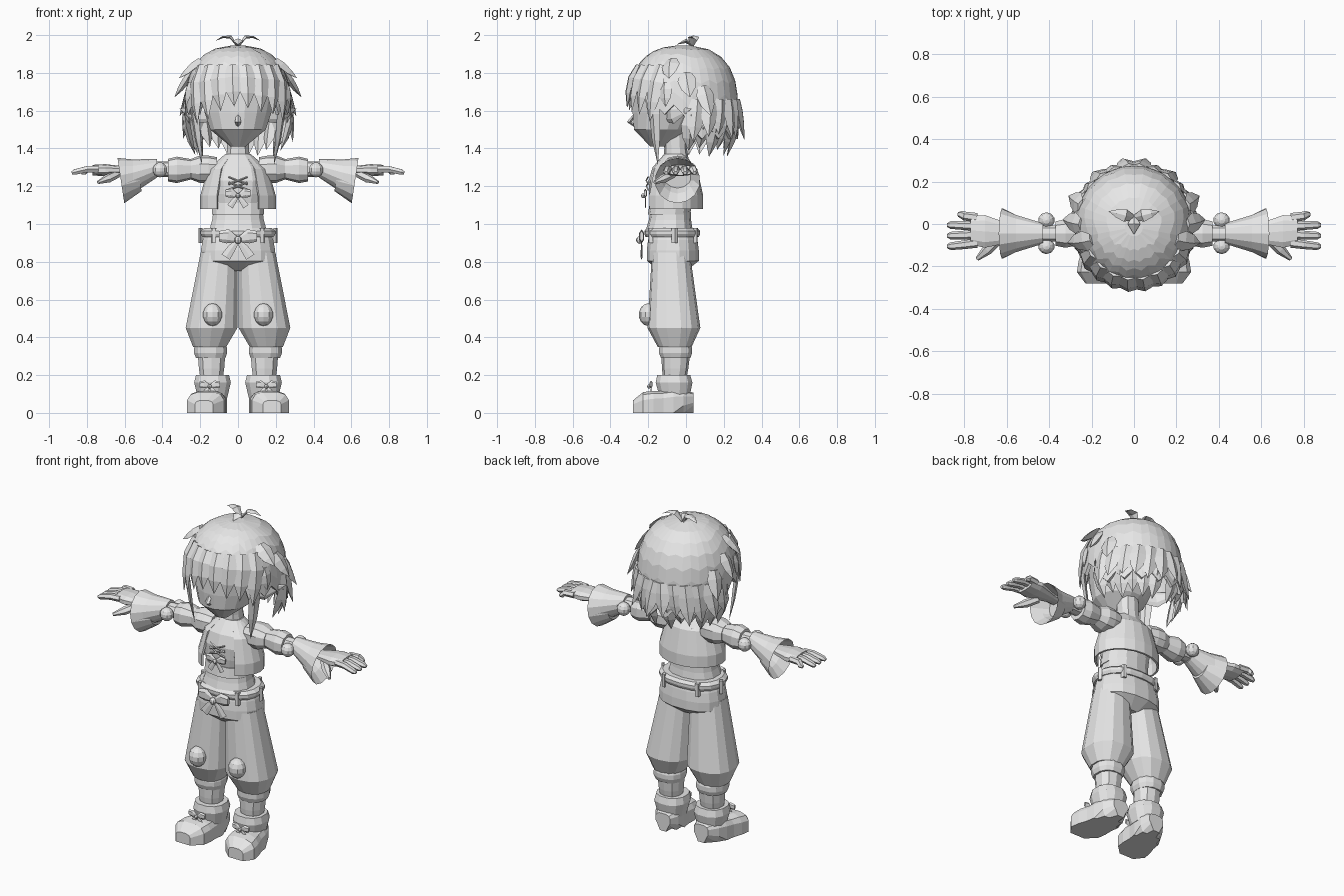
import bpy, bmesh, math, random
from math import sin, cos, pi, radians
from mathutils import Vector, Matrix

random.seed(4)
cube = bpy.data.objects.get("Cube")
if cube:
    bpy.data.objects.remove(cube)

grey = (.8, .8, .8, 1)
clay = bpy.data.materials.new("light_grey")
clay.use_nodes = True
clay.diffuse_color = grey
for node in clay.node_tree.nodes:
    if node.type == 'BSDF_PRINCIPLED':
        node.inputs["Base Color"].default_value = grey

FRONT = Vector((0, -1, 0))
UP = Vector((0, 0, 1))


def make(name, bm, pair=False, thickness=0):
    """Turn a bmesh into an object; a pair is built on the left and mirrored."""
    bmesh.ops.remove_doubles(bm, verts=bm.verts, dist=.0005)
    bmesh.ops.recalc_face_normals(bm, faces=bm.faces)
    for side in ("left_", "right_") if pair else ("",):
        if side == "right_":
            for v in bm.verts:
                v.co.x *= -1
            bmesh.ops.reverse_faces(bm, faces=bm.faces)
        mesh = bpy.data.meshes.new(side + name)
        bm.to_mesh(mesh)
        mesh.materials.append(clay)
        ob = bpy.data.objects.new(side + name, mesh)
        bpy.context.collection.objects.link(ob)
        if thickness:
            solid = ob.modifiers.new("thickness", 'SOLIDIFY')
            solid.thickness = thickness
    bm.free()


def skin(bm, rings, closed=True, caps=True):
    """Join rings of points with quads."""
    rows = [[bm.verts.new(point) for point in ring] for ring in rings]
    count = len(rows[0])
    for lower, upper in zip(rows, rows[1:]):
        for i in range(count if closed else count - 1):
            j = (i + 1) % count
            bm.faces.new((lower[i], lower[j], upper[j], upper[i]))
    if caps:
        bm.faces.new(rows[0])
        bm.faces.new(rows[-1])
    return bm


def loft(start, end, widths, depth=1, sides=12, power=.85):
    """Evenly spaced rounded sections, square to the main axis of the path."""
    start, end = Vector(start), Vector(end)
    along = max(range(3), key=lambda i: abs(end[i] - start[i]))
    across = [i for i in range(3) if i != along]
    rings = []
    for row, width in enumerate(widths):
        centre = start.lerp(end, row / (len(widths) - 1))
        ring = []
        for k in range(sides):
            angle = 2 * pi * (k + .5) / sides
            point = centre.copy()
            for axis, radius, wave in zip(across, (width, width * depth), (cos(angle), sin(angle))):
                point[axis] += radius * math.copysign(abs(wave) ** power, wave)
            ring.append(point)
        rings.append(ring)
    return skin(bmesh.new(), rings)


def strip(bm, points, widths, normal, flat=.4, sides=4):
    """Tapered strip that follows points, flattened along the normal."""
    points = [Vector(p) for p in points]
    rings = []
    for i, (point, width) in enumerate(zip(points, widths)):
        tangent = points[min(i + 1, len(points) - 1)] - points[max(i - 1, 0)]
        side = tangent.cross(normal).normalized()
        rise = side.cross(tangent).normalized() * flat
        width = max(width, .0001)
        angles = [2 * pi * k / sides for k in range(sides)]
        rings.append([point + (side * cos(a) + rise * sin(a)) * width for a in angles])
    return skin(bm, rings)


def ball(name, centre, radii):
    bm = bmesh.new()
    matrix = Matrix.Translation(centre) @ Matrix.Diagonal((*radii, 1))
    bmesh.ops.create_uvsphere(bm, u_segments=10, v_segments=7, radius=1, matrix=matrix)
    make(name, bm, pair=True)


def bow(name, centre, size, pair=False):
    """Knot with two loops and two tails."""
    bm = bmesh.new()
    knot = Vector(centre)
    for s in (-size, size):
        high, low = UP * size * .2, UP * size * -.45
        out = Vector((s, 0, 0))
        strip(bm, [knot, knot + out * .55 + high, knot + out + high],
              [size * .12, size * .38, size * .28], FRONT, sides=6)
        strip(bm, [knot, knot + out * .35 + low, knot + out * .65 + low * 2],
              [size * .1, size * .22, size * .26], FRONT, flat=.2)
    bmesh.ops.create_uvsphere(bm, u_segments=8, v_segments=6, radius=size * .2,
                              matrix=Matrix.Translation(knot + FRONT * .01))
    make(name, bm, pair)


# Head, nose, ears and neck
make("head", loft(start=(0, -.15, 1.41), end=(0, -.04, 1.86), widths=(.04, .15, .18, .2, .2, .12),
                  sides=16, power=1))
nose = strip(bmesh.new(), [(0, -.27, 1.58), (0, -.3, 1.54), (0, -.27, 1.52)], [.01, .016, .01], FRONT, flat=.8)
make("nose", nose)
ear = strip(bmesh.new(), [(.15, -.1, 1.57), (.22, -.07, 1.58), (.31, .03, 1.61)], [.03, .05, 0],
            Vector((.5, -.8, 0)), flat=.3, sides=6)
make("ear", ear, pair=True)
make("neck", loft(start=(0, -.05, 1.3), end=(0, -.06, 1.5), widths=(.07, .06, .06), sides=10))


# Hair cap, long at the back and zigzag along the edge
def hair_point(degrees, z, out=0):
    angle = radians(degrees)
    height = min(max((z - 1.62) / .325, 0), 1)
    radius = (1 - height ** 2.5) ** .4 + max(1.62 - z, 0) * .1
    return Vector(((.28 * radius + out) * sin(angle), -.015 - (.29 * radius + out) * cos(angle), z))


def cap_edge(column, degrees):
    turn = abs(degrees)
    edge = 1.74 if turn < 50 else 1.63 if turn < 98 else 1.5
    return edge - .05 * (column % 2)


columns, levels, crown = 36, 7, 1.944
rings = []
for level in range(levels + 1):
    drop = (max(level, .05) / levels) ** 1.6
    ring = []
    for column in range(columns):
        degrees = 360 * column / columns - 180
        ring.append(hair_point(degrees, crown - (crown - cap_edge(column, degrees)) * drop))
    rings.append(ring)
cap = skin(bmesh.new(), rings, caps=False)
cap.faces.new(cap.verts[:][:columns])
make("hair_cap", cap, thickness=.02)

# Hair locks: fringe, side spikes, back layers and tuft
locks = bmesh.new()


def lock(root, root_z, tip, tip_z, width=.05, out=.01):
    points = []
    for t in (0, .3, .65, 1):
        points.append(hair_point(root + (tip - root) * t, root_z + (tip_z - root_z) * t, out * t ** 1.5))
    outward = hair_point((root + tip) / 2, 1.6) - UP * 1.6
    strip(locks, points, [width * .6, width, width * .75, 0], outward)


for degrees in range(-58, 64, 17):
    lock(degrees, 1.84, degrees * .85 + 2, 1.65 - abs(degrees) * .002 + random.uniform(-.02, .02))
for s in (-1, 1):
    lock(s * 58, 1.7, s * 56, 1.31, width=.035, out=-.06)
    lock(s * 70, 1.75, s * 72, 1.62, width=.04)
    for k in range(3):
        root = 74 + 19 * k
        lock(s * root, 1.87 - k * .07, s * (root + 3), 1.77 - k * .1, out=.06)
    for k in range(6):
        root = s * (105 + 14 * k)
        lock(root, 1.66, root - s * 5, 1.45 + random.uniform(-.04, .03), out=.035 if k % 2 else .01)
        lock(root - s * 7, 1.58, root - s * 8, 1.38 + random.uniform(-.03, .03), out=-.06)
    strip(locks, [(0, .03, 1.94), (s * .04, .04, 1.99), (s * .08, .05, 1.99), (s * .12, .06, 1.97)],
          [.01, .03, .02, 0], UP, flat=.3)
strip(locks, [(0, .04, 1.94), (0, 0, 1.97), (0, -.05, 1.95)], [.01, .03, 0], UP)
make("hair_locks", locks)

# Shirt, open vest, lacing and chest bow
make("shirt", loft(start=(0, -.09, .95), end=(0, -.06, 1.37),
                   widths=(.16, .14, .13, .15, .16, .14, .07), depth=.8, sides=14))
make("shirt_hem", loft(start=(0, -.09, 1.05), end=(0, -.08, 1.11), widths=(.14, .14), depth=.8, sides=14))
gap, steps = radians(34), 16
arc = [gap + (2 * pi - 2 * gap) * k / steps for k in range(steps + 1)]
rows = []
for row, width in enumerate((.2, .2, .18, .16, .08)):
    rows.append([(width * sin(a), -.065 - width * .78 * cos(a), 1.08 + row * .07) for a in arc])
make("vest", skin(bmesh.new(), rows, closed=False, caps=False), thickness=.012)
lacing = bmesh.new()
for z in (1.2, 1.23):
    for s in (-.05, .05):
        strip(lacing, [(s, -.2, z + .02), (0, -.21, z), (-s, -.2, z - .02)], [.005] * 3, FRONT, flat=.8)
make("lacing", lacing)
bow("chest_bow", centre=(0, -.215, 1.15), size=.065)

# Trousers, knee patches, belt and waist bow
make("trouser_hips", loft(start=(0, -.07, .75), end=(0, -.07, .97), widths=(.1, .2, .2, .19, .17),
                          depth=.7, sides=16))
make("trouser_leg", loft(start=(.15, -.06, .35), end=(.1, -.08, .85),
                         widths=(.09, .14, .13, .12, .11, .1), sides=14), pair=True)
make("trouser_cuff", loft(start=(.145, -.055, .29), end=(.145, -.055, .37), widths=(.08, .09, .09, .08)), pair=True)
ball("knee_patch", centre=(.135, -.2, .52), radii=(.053, .05, .06))
make("belt", loft(start=(0, -.073, .93), end=(0, -.073, .98), widths=(.19, .2, .2, .18), depth=.74, sides=18))
belt_loops = bmesh.new()
for degrees in (40, 95, 145):
    angle = radians(degrees)
    outward = Vector((.2 * sin(angle), -.15 * cos(angle), 0))
    points = [outward + FRONT * .073 + UP * z for z in (.9, .94, .98)]
    strip(belt_loops, points, [.016] * 3, outward, flat=.7)
make("belt_loop", belt_loops, pair=True)
bow("waist_bow", centre=(0, -.235, .915), size=.1)

# Socks and shoes
make("sock", loft(start=(.14, -.06, .17), end=(.14, -.055, .3), widths=(.06, .07, .075), sides=10), pair=True)
shoe = loft(start=(.13, .04, .07), end=(.18, -.28, .03), widths=(.05, .08, .09, .09, .1, .1, .05),
            depth=.75, power=.65)
for v in shoe.verts:
    if v.co.z < .035:
        v.co.z = 0
make("shoe", shoe, pair=True)
make("shoe_collar", loft(start=(.135, -.06, .08), end=(.135, -.065, .2), widths=(.08, .09, .1, .09)), pair=True)
bow("shoe_bow", centre=(.15, -.185, .14), size=.055, pair=True)

# Sleeves with elbow studs and a hollow flared end
make("shoulder", loft(start=(.11, -.045, 1.29), end=(.25, -.045, 1.29), widths=(.07, .08, .08, .06),
                      depth=.9, sides=10), pair=True)
make("upper_sleeve", loft(start=(.23, -.045, 1.29), end=(.37, -.045, 1.285), widths=(.05, .06, .07, .06),
                          sides=10), pair=True)
make("elbow", loft(start=(.36, -.045, 1.29), end=(.46, -.045, 1.29), widths=(.04, .04), sides=10), pair=True)
for side, y in (("front", -.105), ("back", .018)):
    ball(side + "_elbow_stud", centre=(.413, y, 1.287), radii=(.04, .038, .04))
flare = loft(start=(.43, -.045, 1.295), end=(.62, -.045, 1.23), widths=(.05, .07, .09, .12), sides=14, power=1)
bmesh.ops.recalc_face_normals(flare, faces=flare.faces)
opening = flare.faces[:][-1]
for v in opening.verts:
    v.co.x += .15 * (v.co.z - 1.23)
opening.normal_update()
bmesh.ops.inset_region(flare, faces=[opening], use_boundary=True, thickness=.05, depth=-.1)
make("flared_sleeve", flare, pair=True)

# Hands
hand = loft(start=(.5, -.05, 1.285), end=(.77, -.03, 1.285), widths=(.04, .04, .06, .08, .07),
            depth=.4, sides=10)
for k in range(4):
    root, tip = -.09 + .04 * k, -.105 + .05 * k
    reach = .83 if k == 3 else .88
    strip(hand, [(.74, root, 1.29), (.8, (root + tip) / 2, 1.29), (reach - .015, tip, 1.275), (reach, tip, 1.27)],
          [.022, .021, .018, .01], UP, flat=.9, sides=6)
strip(hand, [(.64, -.07, 1.265), (.69, -.12, 1.24), (.74, -.165, 1.22)], [.024, .026, .01], UP, flat=.9, sides=6)
make("hand", hand, pair=True)
